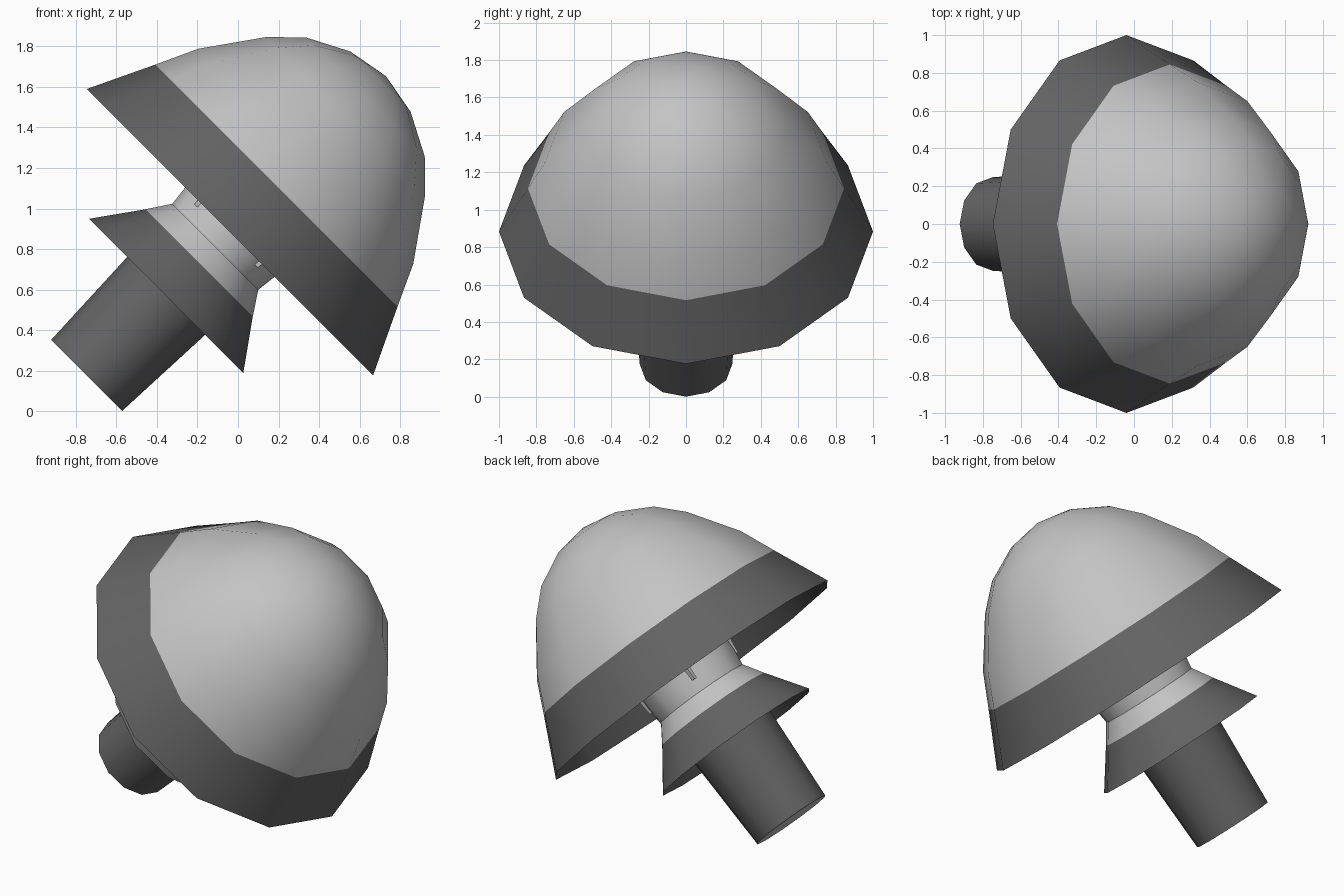
import bpy, bmesh
from math import radians, sin, cos, pi
from mathutils import Matrix

cube = bpy.data.objects.get("Cube")
if cube:
    bpy.data.objects.remove(cube, do_unlink=True)

SIDES = 12
# The whole mushroom leans 45 degrees towards +x
TILT = (Matrix.Translation((0, 0, -0.006)) @ Matrix.Rotation(radians(45), 4, 'Y')
        @ Matrix.Translation((-0.657, 0, 0)))


def material(name, value):
    mat = bpy.data.materials.new(name)
    mat.use_nodes = True
    colour = (value, value, value, 1)
    mat.diffuse_color = colour
    mat.node_tree.nodes["Principled BSDF"].inputs["Base Color"].default_value = colour
    return mat


LIGHT = material("light grey", 0.55)
DARK = material("dark grey", 0.125)


def finish(name, bm):
    bmesh.ops.recalc_face_normals(bm, faces=bm.faces)
    bm.transform(TILT)
    mesh = bpy.data.meshes.new(name)
    bm.to_mesh(mesh)
    bm.free()
    mesh.materials.append(LIGHT)
    mesh.materials.append(DARK)
    obj = bpy.data.objects.new(name, mesh)
    bpy.context.collection.objects.link(obj)
    bpy.ops.object.select_all(action='DESELECT')
    obj.select_set(True)
    bpy.context.view_layer.objects.active = obj
    bpy.ops.object.shade_smooth_by_angle(angle=radians(38))


def lathe(name, profile, dark_segments):
    """Spin (radius, height) points; segments listed are dark."""
    bm = bmesh.new()
    rings = []
    for r, h in profile:
        if r == 0:
            rings.append([bm.verts.new((0, 0, h))] * SIDES)
        else:
            rings.append([bm.verts.new((r * cos(2 * pi * i / SIDES),
                                        r * sin(2 * pi * i / SIDES), h))
                          for i in range(SIDES)])
    for seg, (a, b) in enumerate(zip(rings, rings[1:])):
        for i in range(SIDES):
            j = (i + 1) % SIDES
            corners = list(dict.fromkeys([a[i], a[j], b[j], b[i]]))
            face = bm.faces.new(corners)
            face.material_index = 1 if seg in dark_segments else 0
    finish(name, bm)


# Cap: thin hollow dome with a dark rim band inside and out
dome = [(0, 1.69), (0.21, 1.652), (0.416, 1.545), (0.557, 1.405),
        (0.751, 1.13), (0.845, 0.926), (1.0, 0.6)]
lining = [(max(r - 0.012, 0), h - 0.012) for r, h in reversed(dome[:-1])]
lathe("cap", dome + lining, {5, 6})

# Stem: dark foot with a pale base, light neck running up into the cap
lathe("stem", [(0, -0.4), (0.248, -0.4), (0.272, 0.155), (0.285, 0.32),
               (0.3, 0.497), (0.312, 0.6), (0.34, 1.57), (0, 1.57)], {1, 2})

# Skirt: thin flared ring with a dark lower band
lathe("skirt", [(0.285, 0.5), (0.301, 0.497), (0.375, 0.385),
                (0.538, 0.156), (0.366, 0.38), (0.29, 0.49)], {2, 3})

# Square collar whose four corners show through the neck
bm = bmesh.new()
bmesh.ops.create_cone(bm, cap_ends=True, segments=4, radius1=0.314, radius2=0.33,
                      depth=0.15,
                      matrix=Matrix.Translation((0, 0, 0.65)) @ Matrix.Rotation(pi / 4, 4, 'Z'))
finish("neck_collar", bm)
